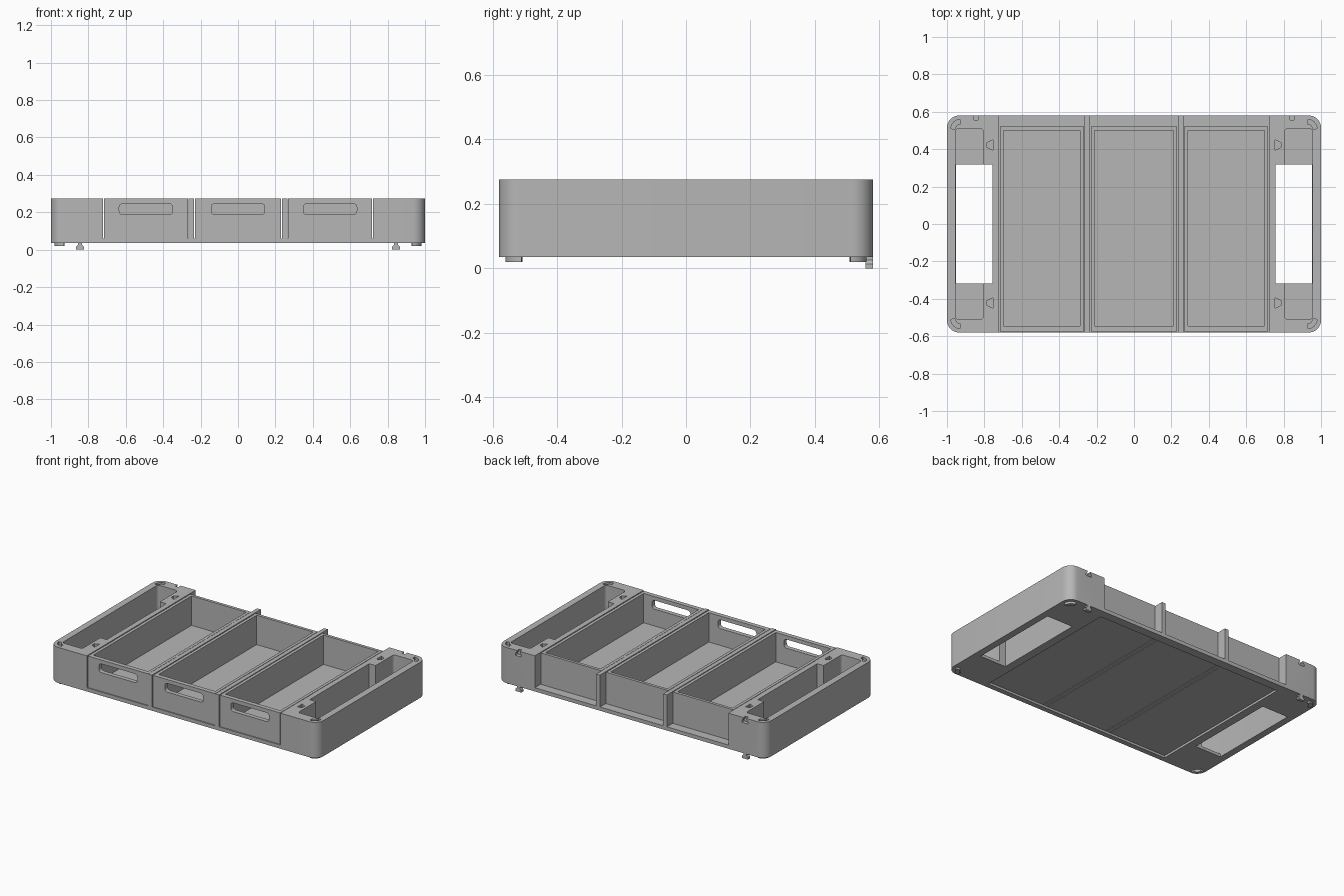
import bpy, bmesh
from math import sin, cos, pi, radians
from mathutils import Vector

cube = bpy.data.objects.get("Cube")
if cube:
    bpy.data.objects.remove(cube, do_unlink=True)

grey = bpy.data.materials.new("grey plastic")
grey.use_nodes = True
colour = (0.47, 0.47, 0.47, 1)
grey.diffuse_color = colour
grey.node_tree.nodes["Principled BSDF"].inputs["Base Color"].default_value = colour


def prism(name, pts, lo, hi, axis="z"):
    """Extrude a 2D outline along z, or an x-z outline along y."""
    bm = bmesh.new()
    place = (lambda u, v, d: (u, v, d)) if axis == "z" else (lambda u, v, d: (u, d, v))
    face = bm.faces.new([bm.verts.new(place(u, v, lo)) for u, v in pts])
    out = bmesh.ops.extrude_face_region(bm, geom=[face])
    moved = [g for g in out["geom"] if isinstance(g, bmesh.types.BMVert)]
    bmesh.ops.translate(bm, verts=moved, vec=Vector(place(0, 0, hi - lo)))
    bmesh.ops.recalc_face_normals(bm, faces=bm.faces)
    mesh = bpy.data.meshes.new(name)
    bm.to_mesh(mesh)
    bm.free()
    mesh.materials.append(grey)
    obj = bpy.data.objects.new(name, mesh)
    bpy.context.collection.objects.link(obj)
    return obj


def rounded(x0, x1, y0, y1, r=0.0, steps=8):
    if r == 0:
        return [(x0, y0), (x1, y0), (x1, y1), (x0, y1)]
    centres = [(x1 - r, y1 - r), (x0 + r, y1 - r), (x0 + r, y0 + r), (x1 - r, y0 + r)]
    return [(cx + r * cos(a), cy + r * sin(a))
            for q, (cx, cy) in enumerate(centres)
            for a in [(q + i / steps) * pi / 2 for i in range(steps + 1)]]


def mirrored(pts, sx, sy=1):
    return [(sx * u, sy * v) for u, v in pts]


def cut(obj, cutter):
    mod = obj.modifiers.new("cut", "BOOLEAN")
    mod.operation = "DIFFERENCE"
    mod.solver = "EXACT"
    mod.object = cutter
    bpy.context.view_layer.objects.active = obj
    bpy.ops.object.modifier_apply(modifier=mod.name)
    bpy.data.objects.remove(cutter, do_unlink=True)


def bean():
    """Curved pad outline that follows a rounded corner."""
    cx, cy, mid, half = 0.925, 0.505, 0.043, 0.012
    angles = [radians(a) for a in range(5, 86, 10)]
    outer = [(cx + (mid + half) * cos(a), cy + (mid + half) * sin(a)) for a in angles]
    inner = [(cx + (mid - half) * cos(a), cy + (mid - half) * sin(a)) for a in reversed(angles)]
    return outer + inner


BOTTOM, TOP, SHELF, OVER = 0.035, 0.275, 0.06, 0.4

# Outer frame with the drawer well and the underside recess
frame = prism("frame", rounded(-1, 1, -0.58, 0.58, 0.065), BOTTOM, TOP)
cut(frame, prism("well", rounded(-0.722, 0.722, -0.7, 0.7), SHELF, OVER))
cut(frame, prism("recess", rounded(-0.7, 0.7, -0.545, 0.52), 0, 0.05))

# Seams under the dividers
for x in (-0.265, -0.235, 0.235, 0.265):
    cut(frame, prism("seam", rounded(x - 0.002, x + 0.002, -0.54, 0.515), 0.02, 0.054))

hook = [(-0.022, 0.0), (0.022, 0.0), (0.022, 0.014), (0.011, 0.026),
        (0.011, 0.04), (-0.011, 0.04), (-0.022, 0.014)]
hook.insert(6, (-0.011, 0.026))
dovetail = [(0.755, 0.395), (0.785, 0.41), (0.785, 0.435), (0.755, 0.45)]

for sx in (-1, 1):
    side = "left" if sx > 0 else "right"
    # End bays: floored pocket with a long opening through the bottom
    cut(frame, prism("pocket", mirrored(rounded(0.805, 0.955, -0.51, 0.51, 0.02), sx), 0.055, OVER))
    cut(frame, prism("opening", mirrored(rounded(0.757, 0.953, -0.317, 0.317), sx), 0, OVER))
    # Hook sockets in the back edge and the hooks below
    socket = [(0.845 * sx + u, 0.24 + v) for u, v in hook]
    cut(frame, prism("socket", socket, 0.555, 0.6, "y"))
    prism("hook_" + side, [(0.845 * sx + u, v) for u, v in hook], 0.557, 0.58, "y")
    for sy in (-1, 1):
        end = "back" if sy > 0 else "front"
        # Dovetail slots, corner sockets and corner feet
        cut(frame, prism("slot", mirrored(dovetail, sx, sy), 0.22, OVER))
        cut(frame, prism("corner_socket", mirrored(bean(), sx, sy), 0.255, OVER))
        prism(f"foot_{end}_{side}", mirrored(bean(), sx, sy), 0.02, BOTTOM + 0.002)

# Dividers between the drawers
for sx, side in ((-1, "right"), (1, "left")):
    x = 0.25 * sx
    prism("divider_" + side, rounded(x - 0.014, x + 0.014, -0.58, 0.58), SHELF - 0.003, TOP)

# Three open drawers with a grip slot in each front
for name, x0, x1, grip in (("right", -0.717, -0.268, -0.492),
                           ("middle", -0.231, 0.231, 0.0),
                           ("left", 0.268, 0.717, 0.492)):
    drawer = prism("drawer_" + name, rounded(x0, x1, -0.575, 0.52), SHELF + 0.001, TOP - 0.002)
    cut(drawer, prism("inside", rounded(x0 + 0.02, x1 - 0.02, -0.545, 0.5), 0.075, OVER))
    cut(drawer, prism("grip", rounded(grip - 0.143, grip + 0.143, 0.188, 0.247, 0.02), -0.7, -0.5, "y"))

# Smooth the rounded corners, keep the edges sharp
parts = [o for o in bpy.context.collection.objects if o.type == "MESH"]
bpy.ops.object.select_all(action="DESELECT")
for o in parts:
    o.select_set(True)
bpy.context.view_layer.objects.active = frame
bpy.ops.object.shade_smooth_by_angle(angle=radians(30))
